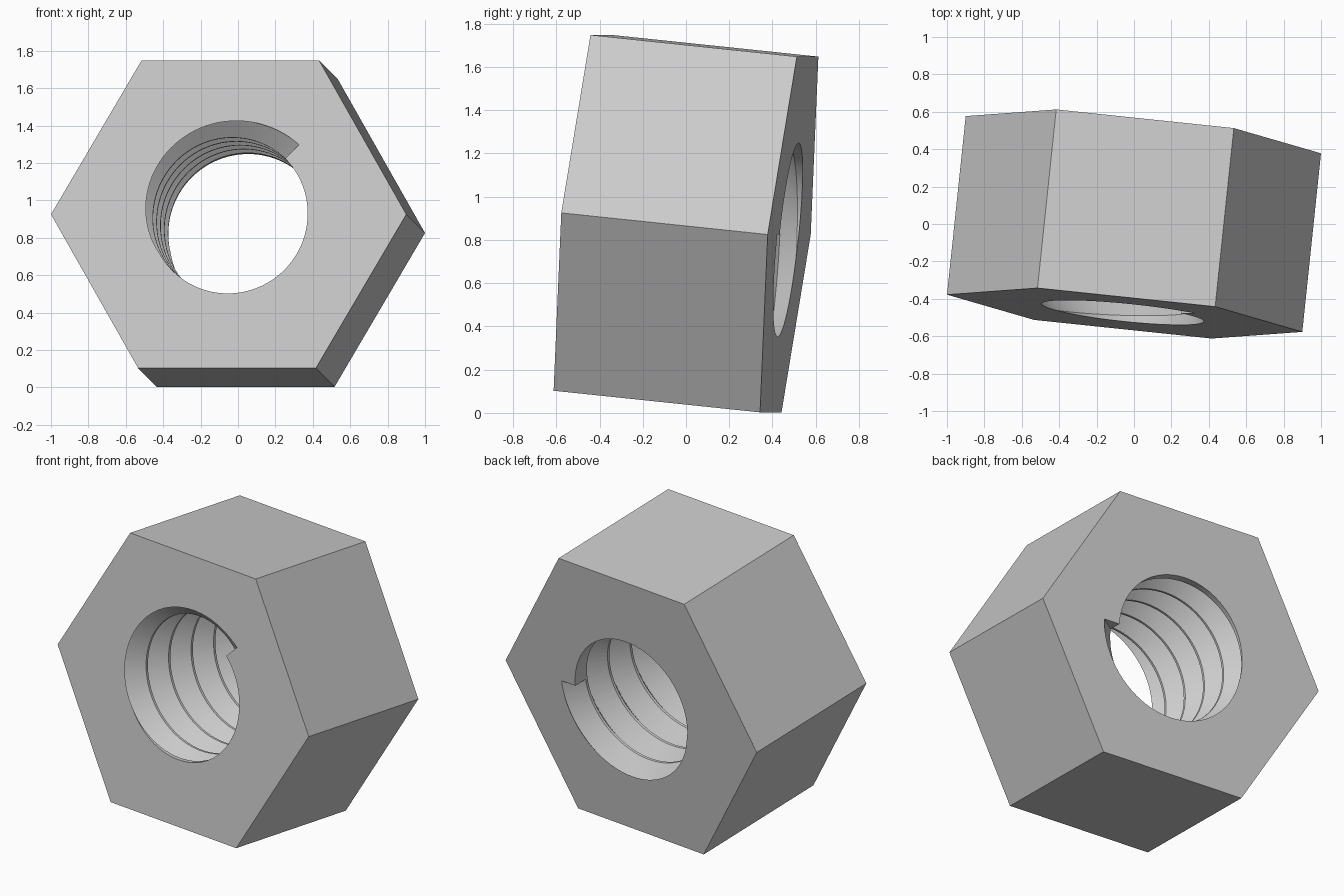
import bpy, bmesh
from math import cos, sin, radians, tau
from mathutils import Matrix, Vector

if "Cube" in bpy.data.objects:
    bpy.data.objects.remove(bpy.data.objects["Cube"], do_unlink=True)

HEIGHT = 0.965        # along the bore
HEX_RADIUS = 0.955    # centre to corner
CREST, ROOT = 0.425, 0.53
TURNS = 4.875
START = radians(45)
STEPS = 96            # segments per turn


def point(radius, angle, z):
    return (radius * cos(angle), radius * sin(angle), z)


def loft(name, sections):
    """Join equal closed sections into a capped solid."""
    bm = bmesh.new()
    rings = [[bm.verts.new(p) for p in s] for s in sections]
    count = len(rings[0])
    for a, b in zip(rings, rings[1:]):
        for i in range(count):
            j = (i + 1) % count
            bm.faces.new((a[i], a[j], b[j], b[i]))
    bm.faces.new(rings[0])
    bm.faces.new(rings[-1])
    bmesh.ops.recalc_face_normals(bm, faces=bm.faces)
    mesh = bpy.data.meshes.new(name)
    bm.to_mesh(mesh)
    bm.free()
    obj = bpy.data.objects.new(name, mesh)
    bpy.context.collection.objects.link(obj)
    return obj


def prism(name, radius, sides, half):
    return loft(name, [[point(radius, tau * i / sides, z) for i in range(sides)]
                       for z in (-half, half)])


def cut(target, cutter):
    mod = target.modifiers.new("cut", 'BOOLEAN')
    mod.operation = 'DIFFERENCE'
    mod.solver = 'EXACT'
    mod.object = cutter
    bpy.context.view_layer.objects.active = target
    bpy.ops.object.modifier_apply(modifier=mod.name)
    bpy.data.objects.remove(cutter, do_unlink=True)


# Hexagonal body with a straight bore
nut = prism("hex_nut", HEX_RADIUS, 6, HEIGHT / 2)
cut(nut, prism("bore_cutter", CREST, STEPS, HEIGHT))

# V-shaped thread groove winding from the front face to the back face
pitch = HEIGHT / TURNS
inner, half_width = CREST - 0.005, 0.0953
sections = []
for k in range(int(TURNS * STEPS) + 1):
    a = START + tau * k / STEPS
    z = HEIGHT / 2 - pitch * k / STEPS
    sections.append([point(inner, a, z - half_width),
                     point(ROOT, a, z),
                     point(inner, a, z + half_width)])
cut(nut, loft("thread_cutter", sections))

# Plain grey material
grey = bpy.data.materials.new("plain_grey")
grey.use_nodes = True
colour = (0.6, 0.6, 0.6, 1)
grey.diffuse_color = colour
grey.node_tree.nodes["Principled BSDF"].inputs["Base Color"].default_value = colour
nut.data.materials.clear()
nut.data.materials.append(grey)

# Smooth thread, crisp edges
bpy.ops.object.select_all(action='DESELECT')
nut.select_set(True)
bpy.context.view_layer.objects.active = nut
bpy.ops.object.shade_smooth_by_angle(angle=radians(30))

# Tilt: the bore axis points forward, slightly up and to one side
front = Vector((-0.1036, -0.989, 0.1036)).normalized()
side = Vector((-front.y, front.x, 0)).normalized()
up = front.cross(side)
tilt = Matrix((side, up, front)).transposed().to_4x4()
nut.data.transform(Matrix.Translation((0, 0, 0.875)) @ tilt)
